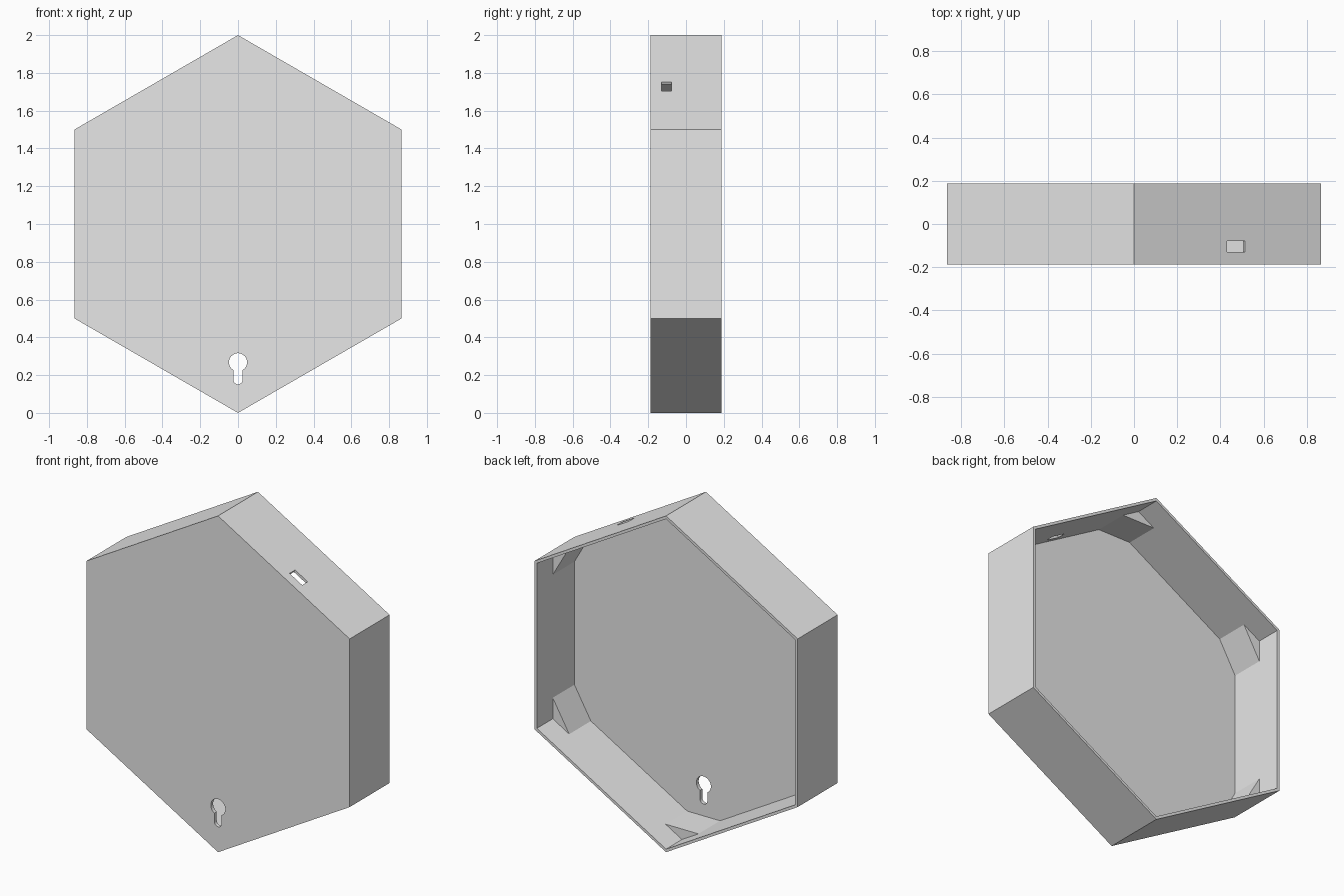
import bpy, bmesh
from math import sin, cos, pi, radians, asin
from mathutils import Matrix, Vector

FRONT, BACK = -0.1875, 0.1875
WALL, FLOOR = 0.016, 0.022
POST_LEG, POST_END = 0.125, 0.038

cube = bpy.data.objects.get("Cube")
if cube:
    bpy.data.objects.remove(cube, do_unlink=True)

grey = bpy.data.materials.new("light grey")
grey.use_nodes = True
grey.diffuse_color = (0.8, 0.8, 0.8, 1)
grey.node_tree.nodes["Principled BSDF"].inputs["Base Color"].default_value = (0.8, 0.8, 0.8, 1)


def arc(cx, cz, r, start, end, n):
    """Points (x, z) along an arc, both ends included."""
    steps = [start + (end - start) * i / (n - 1) for i in range(n)]
    return [Vector((cx + r * cos(a), cz + r * sin(a))) for a in steps]


def hexagon(r):
    return arc(0, 1, r, pi / 2, pi / 2 + 5 * pi / 3, 6)


def prism(name, outline, y0, y1, matrix=None):
    """Extrude an (x, z) outline along y."""
    bm = bmesh.new()
    base = bm.faces.new([bm.verts.new((p[0], y0, p[1])) for p in outline])
    out = bmesh.ops.extrude_face_region(bm, geom=[base])
    moved = [v for v in out["geom"] if isinstance(v, bmesh.types.BMVert)]
    bmesh.ops.translate(bm, verts=moved, vec=(0, y1 - y0, 0))
    if matrix:
        bm.transform(matrix)
    bmesh.ops.recalc_face_normals(bm, faces=bm.faces)
    mesh = bpy.data.meshes.new(name)
    bm.to_mesh(mesh)
    bm.free()
    mesh.materials.append(grey)
    obj = bpy.data.objects.new(name, mesh)
    bpy.context.collection.objects.link(obj)
    return obj


def cut(target, cutter):
    """Subtract the cutter and remove it."""
    cutter.hide_render = True
    mod = target.modifiers.new("cut", "BOOLEAN")
    mod.operation, mod.solver, mod.object = "DIFFERENCE", "EXACT", cutter
    bpy.context.view_layer.objects.active = target
    bpy.ops.object.modifier_apply(modifier=mod.name)
    bpy.data.objects.remove(cutter, do_unlink=True)


# Hexagonal tray, open at the back
inner = hexagon(1 - WALL / cos(pi / 6))
tray = prism("hexagonal_tray", hexagon(1), FRONT, BACK)
cut(tray, prism("cavity_cutter", inner, FRONT + FLOOR, BACK + 0.1))

# Hanging keyhole through the front panel
r, half = 0.048, 0.024
gap = asin(half / r)
keyhole = arc(0, 0.268, r, gap - pi / 2, 1.5 * pi - gap, 28) + arc(0, 0.175, half, pi, 2 * pi, 12)
cut(tray, prism("keyhole_cutter", keyhole, FRONT - 0.1, FRONT + 0.1))

# Round and rectangular ports in the upper left wall
along = Vector((cos(pi / 6), 0, -0.5))
normal = Vector((0.5, 0, cos(pi / 6)))


def wall_frame(x, y):
    m = Matrix((along, normal, Vector((0, -1, 0)))).transposed().to_4x4()
    m.translation = Vector((x, y, 2 - x * sin(pi / 6) / cos(pi / 6)))
    return m


circle = arc(0, 0, 0.03, 0, 2 * pi * 23 / 24, 24)
slot = [(-0.048, -0.026), (0.048, -0.026), (0.048, 0.026), (-0.048, 0.026)]
cut(tray, prism("round_port_cutter", circle, -0.05, 0.05, wall_frame(0.27, -0.128)))
cut(tray, prism("slot_port_cutter", slot, -0.05, 0.05, wall_frame(0.472, -0.104)))

# Triangular corner posts
parts = [tray]
for i, corner in enumerate(inner):
    legs = [corner + (inner[j % 6] - corner).normalized() * POST_LEG for j in (i - 1, i + 1)]
    parts.append(prism(f"corner_post_{i + 1}", [corner, *legs], FRONT + FLOOR, POST_END))

# Smooth only the rounded hole edges
bpy.ops.object.select_all(action="DESELECT")
for obj in parts:
    obj.select_set(True)
bpy.ops.object.shade_smooth_by_angle(angle=radians(25))
